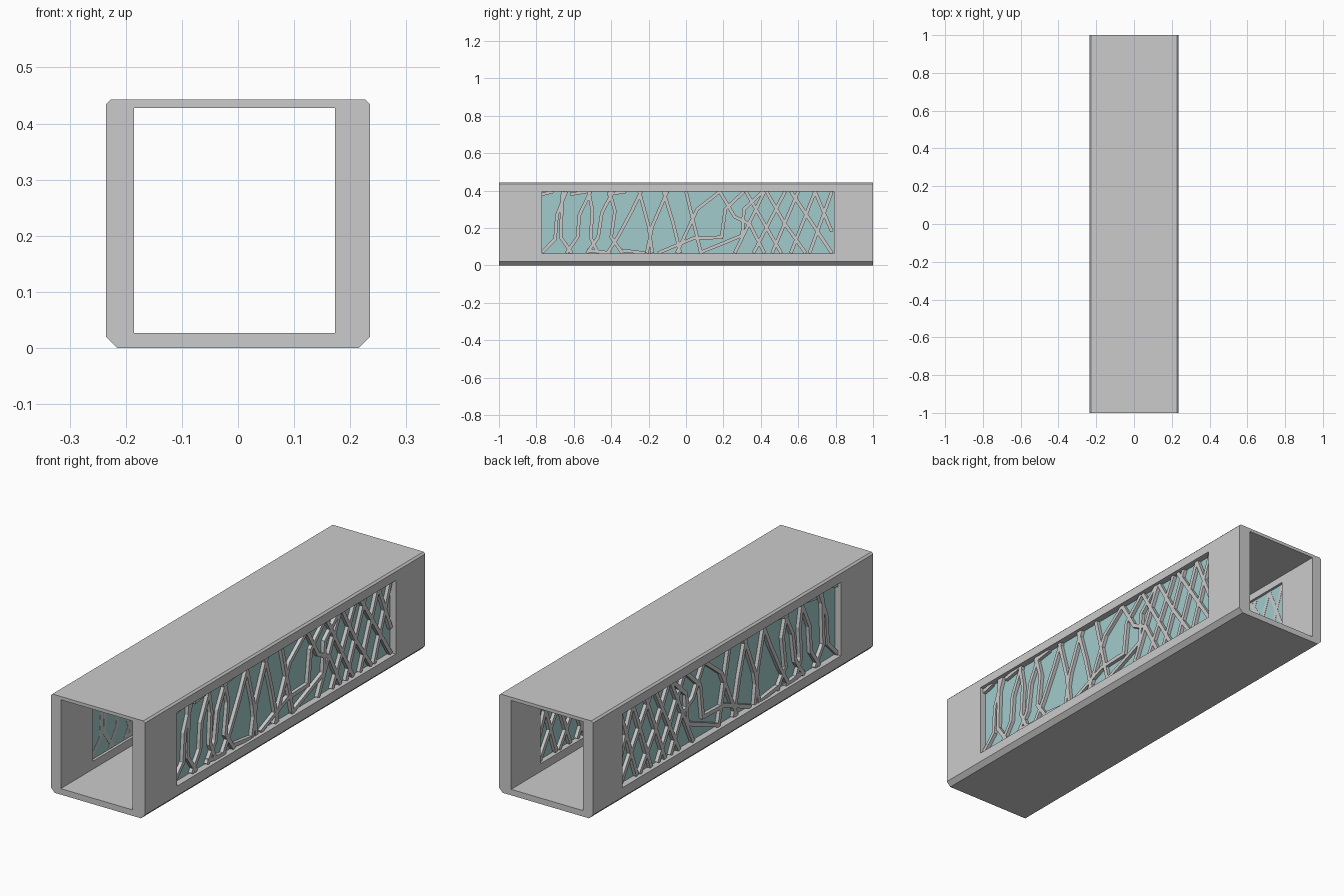
import bpy, bmesh
from mathutils import Vector

if "Cube" in bpy.data.objects:
    bpy.data.objects.remove(bpy.data.objects["Cube"])

Y0, Y1, Z0, Z1 = -0.77, 0.79, 0.063, 0.395   # window opening


def make_object(name, bm):
    bmesh.ops.recalc_face_normals(bm, faces=bm.faces)
    me = bpy.data.meshes.new(name)
    bm.to_mesh(me)
    bm.free()
    ob = bpy.data.objects.new(name, me)
    bpy.context.collection.objects.link(ob)
    return ob


def box(name, lo, hi):
    bm = bmesh.new()
    bmesh.ops.create_cube(bm, size=1)
    for v in bm.verts:
        v.co = [(a + b) / 2 + c * (b - a) for a, b, c in zip(lo, hi, v.co)]
    return make_object(name, bm)


def cut(target, cutter):
    mod = target.modifiers.new("cut", 'BOOLEAN')
    mod.operation = 'DIFFERENCE'
    mod.solver = 'EXACT'
    mod.object = cutter
    bpy.context.view_layer.objects.active = target
    bpy.ops.object.modifier_apply(modifier=mod.name)
    bpy.data.objects.remove(cutter)


# tunnel body: chamfered profile, hollowed lengthwise, windows cut through both walls
half = [(0.215, 0), (0.235, 0.02), (0.235, 0.435), (0.227, 0.443)]
profile = half + [(-x, z) for x, z in reversed(half)]
bm = bmesh.new()
face = bm.faces.new([bm.verts.new((x, -1, z)) for x, z in profile])
ext = bmesh.ops.extrude_face_region(bm, geom=[face])
bmesh.ops.translate(bm, vec=(0, 2, 0),
                    verts=[g for g in ext['geom'] if isinstance(g, bmesh.types.BMVert)])
if not face.is_valid or len(bm.faces) < 10:
    bm.faces.new([v for v in bm.verts if v.co.y < 0])
body = make_object("tunnel_body", bm)
cut(body, box("bore", (-0.185, -1.1, 0.027), (0.173, 1.1, 0.428)))
cut(body, box("window_cutter", (-0.4, Y0, Z0), (0.4, Y1, Z1)))

# lattice bars as (y, z) paths in hundredths
rising = [
    [(-77, 7), (-70, 14), (-69, 27), (-64, 39.5)],
    [(-64, 6.5), (-58, 15), (-57, 27), (-51, 39.5)],
    [(-53, 6.5), (-47, 15), (-45, 28), (-39, 39.5)],
    [(-42, 6.5), (-36, 16), (-29, 29), (-24, 39.5)],
    [(-21, 6.5), (-18, 21), (-12, 35), (-10, 39.5)],
    [(-5, 6.5), (6, 30), (18, 39.5)],
    [(-15, 6.5), (4, 14.5), (19, 15), (21, 30), (31, 39.5)],
    [(7, 6.5), (30, 16), (31, 30), (41, 39.5)],
    [(26, 6.5), (42, 39.5)], [(36, 6.5), (53, 39.5)],
    [(46, 6.5), (60, 39.5)], [(56, 6.5), (69, 39.5)], [(66, 6.5), (78, 39.5)],
]
falling = [
    [(-66, 39.5), (-67, 15), (-61, 6.5)],
    [(-52, 39.5), (-50, 29), (-51, 15), (-47, 6.5)],
    [(-41, 39.5), (-38, 29), (-40, 15), (-34, 6.5)],
    [(-25, 39.5), (-20, 21), (-18, 6.5)],
    [(-12, 39.5), (-7, 23), (-3, 6.5)],
    [(0, 39.5), (5, 19), (8, 6.5)],
    [(18, 39.5), (26, 26), (34, 22), (42, 6.5)],
    [(32, 39.5), (42, 22), (51, 6.5)], [(43, 39.5), (53, 22), (64, 6.5)],
    [(56, 39.5), (78, 6.5)], [(69, 39.5), (78, 18)],
    [(-77, 38), (-71, 39.5)], [(-62, 38), (-53, 39.5)], [(-42, 38), (-32, 39.5)],
    [(-53, 8), (-40, 6.5)], [(-34, 8), (-22, 6.5)],
]


def add_bar(bm, path, x0, x1, w=0.009):
    pts = [Vector(p) / 100 for p in path]
    dirs = [(b - a).normalized() for a, b in zip(pts, pts[1:])]
    rings = []
    for i, p in enumerate(pts):
        d0, d1 = dirs[max(i - 1, 0)], dirs[min(i, len(dirs) - 1)]
        t = (d0 + d1).normalized()
        n = Vector((-t.y, t.x)) * w / max(t.dot(d1), 0.5)
        ring = []
        for s, x in ((1, x0), (-1, x0), (-1, x1), (1, x1)):
            q = p + n * s
            ring.append(bm.verts.new((x, min(max(q.x, Y0 - .005), Y1 + .005),
                                      min(max(q.y, Z0 - .005), Z1 + .005))))
        rings.append(ring)
    for a, b in zip(rings, rings[1:]):
        for k in range(4):
            bm.faces.new((a[k], a[(k + 1) % 4], b[(k + 1) % 4], b[k]))
    bm.faces.new(rings[0])
    bm.faces.new(rings[-1])


glass_mat = bpy.data.materials.new("pale_teal_glass")
glass_mat.diffuse_color = (0.36, 0.60, 0.60, 1)
glass_mat.use_nodes = True
glass_mat.node_tree.nodes["Principled BSDF"].inputs["Base Color"].default_value = glass_mat.diffuse_color

# each wall: lattice of bars with a glass pane behind
for side, bar, pane in (("right", (0.182, 0.221), (0.197, 0.205)),
                        ("left", (-0.221, -0.196), (-0.205, -0.197))):
    bm = bmesh.new()
    for path in rising + falling:
        add_bar(bm, path, *bar)
    make_object(side + "_lattice", bm)
    glass = box(side + "_glass", (pane[0], Y0, Z0), (pane[1], Y1, Z1))
    glass.data.materials.append(glass_mat)
